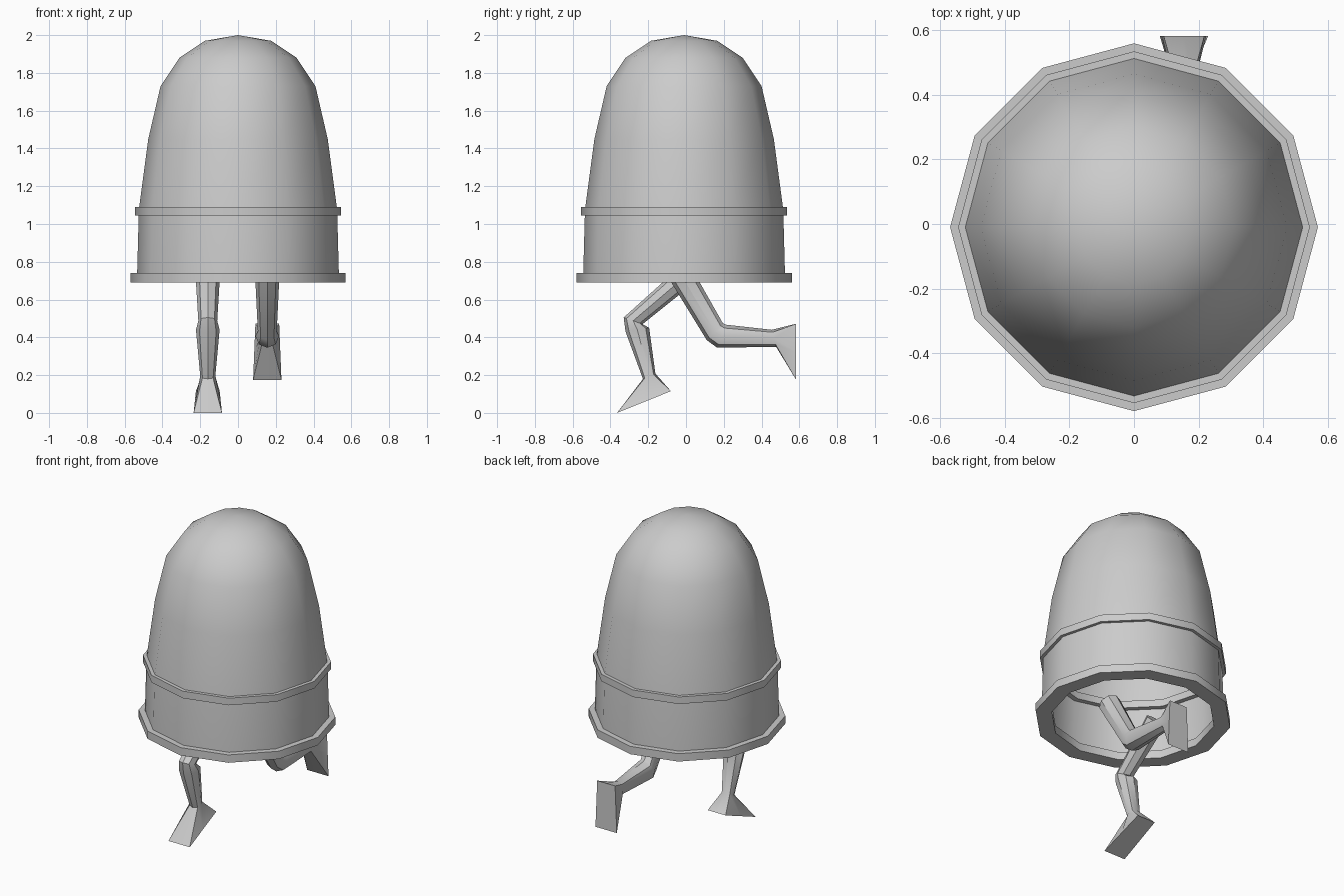
import bpy, bmesh
from math import sin, cos, pi, radians

if "Cube" in bpy.data.objects:
    bpy.data.objects.remove(bpy.data.objects["Cube"])

SIDES = 12
CY = -0.01  # bell axis sits slightly in front of the origin


def finish(name, bm, angle=35):
    bmesh.ops.recalc_face_normals(bm, faces=bm.faces)
    mesh = bpy.data.meshes.new(name)
    bm.to_mesh(mesh)
    bm.free()
    ob = bpy.data.objects.new(name, mesh)
    bpy.context.collection.objects.link(ob)
    bpy.ops.object.select_all(action='DESELECT')
    ob.select_set(True)
    bpy.context.view_layer.objects.active = ob
    bpy.ops.object.shade_smooth_by_angle(angle=radians(angle))
    return ob


def bridge(bm, a, b):
    n = len(a)
    for i in range(n):
        j = (i + 1) % n
        bm.faces.new((a[i], a[j], b[j], b[i]))


def lathe(name, profile, closed=False, top=None, angle=35):
    """Revolve (radius, z) points; optionally close the profile or add a pole."""
    bm = bmesh.new()
    rings = [[bm.verts.new((r * cos(2 * pi * i / SIDES), CY + r * sin(2 * pi * i / SIDES), z))
              for i in range(SIDES)] for r, z in profile]
    for a, b in zip(rings, rings[1:]):
        bridge(bm, a, b)
    if closed:
        bridge(bm, rings[-1], rings[0])
    if top is not None:
        pole = bm.verts.new((0, CY, top))
        for i in range(SIDES):
            bm.faces.new((rings[-1][i], rings[-1][(i + 1) % SIDES], pole))
    return finish(name, bm, angle)


def hoop(name, inner, outer, z0, z1):
    return lathe(name, [(inner, z0), (outer, z0), (outer, z1), (inner, z1)], closed=True)


def leg(name, x, sections):
    """Loft 8-sided rings; each section gives front point, back point and width in y/z."""
    bm = bmesh.new()
    rings = []
    for k, (py, pz, qy, qz, w) in enumerate(sections):
        sole = k == len(sections) - 1
        ring = []
        for i in range(8):
            c, s = cos(i * pi / 4), sin(i * pi / 4)
            if sole:  # rectangular sole, narrower at the heel
                m = max(abs(c), abs(s))
                c, s = c / m, s / m
            width = w * (0.92 + 0.08 * c) if sole else w
            t = (1 - c) / 2
            ring.append(bm.verts.new((x + s * width / 2, py + (qy - py) * t, pz + (qz - pz) * t)))
        rings.append(ring)
    for a, b in zip(rings, rings[1:]):
        bridge(bm, a, b)
    bm.faces.new(rings[0])
    bm.faces.new(rings[-1])
    return finish(name, bm, 40)


# Bell body, open underneath
lathe("bell_body", [(0.535, 0.70), (0.525, 1.07), (0.523, 1.09), (0.475, 1.45),
                    (0.41, 1.73), (0.31, 1.88), (0.175, 1.97)], top=2.0, angle=50)

# Bottom rim and raised band
hoop("bottom_rim", 0.475, 0.57, 0.69, 0.74)
hoop("raised_band", 0.495, 0.545, 1.045, 1.09)

# Running legs: hip, above knee, below knee, ankle, sole
leg("forward_leg", -0.16, [(-0.03, 0.775, 0.045, 0.69, 0.13),
                           (-0.33, 0.505, -0.23, 0.47, 0.10),
                           (-0.32, 0.43, -0.195, 0.45, 0.125),
                           (-0.228, 0.18, -0.162, 0.208, 0.08),
                           (-0.365, 0.0, -0.08, 0.115, 0.15)])
leg("rear_leg", 0.155, [(-0.09, 0.71, 0.025, 0.775, 0.13),
                        (0.11, 0.385, 0.195, 0.475, 0.10),
                        (0.165, 0.345, 0.21, 0.467, 0.125),
                        (0.477, 0.35, 0.455, 0.44, 0.08),
                        (0.583, 0.175, 0.583, 0.472, 0.15)])
